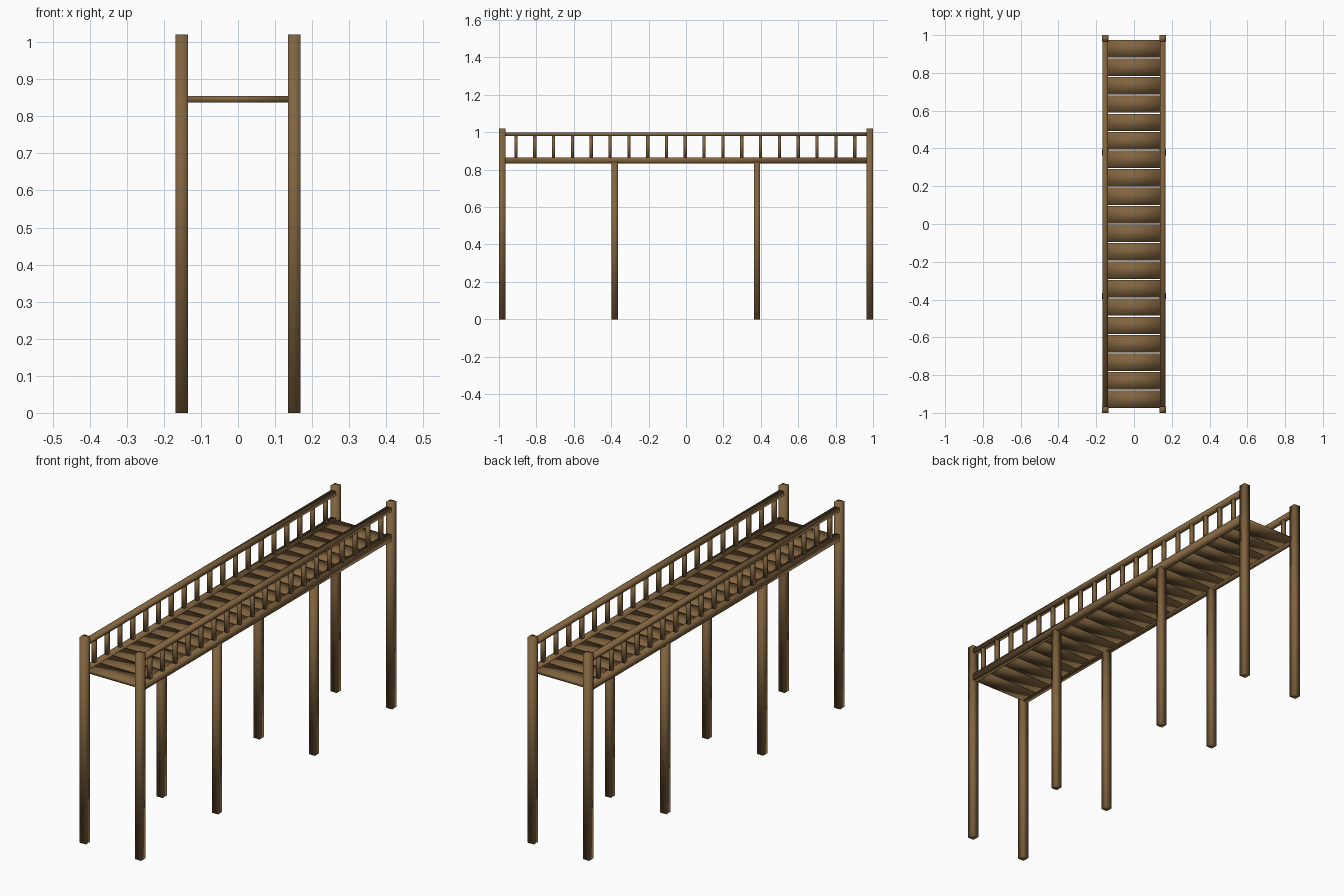
import bpy, bmesh
from mathutils import Matrix, Vector

if "Cube" in bpy.data.objects:
    bpy.data.objects.remove(bpy.data.objects["Cube"])

wood = bpy.data.materials.new("brown wood")
wood.diffuse_color = (0.22, 0.128, 0.05, 1)
wood.use_nodes = True
wood.node_tree.nodes["Principled BSDF"].inputs["Base Color"].default_value = wood.diffuse_color


def boxes(name, items):
    """One object from many boxes given as (centre, size); softly shaded."""
    bm = bmesh.new()
    for c, s in items:
        m = Matrix.Translation(Vector(c)) @ Matrix.Diagonal((*s, 1))
        bmesh.ops.create_cube(bm, size=1, matrix=m)
    for f in bm.faces:
        f.smooth = True
    me = bpy.data.meshes.new(name)
    bm.to_mesh(me)
    bm.free()
    me.materials.append(wood)
    ob = bpy.data.objects.new(name, me)
    bpy.context.collection.objects.link(ob)
    return ob


SIDE = 0.152  # x of each side frame

# deck planks with thin gaps
boxes("deck_planks", [((0, -0.928 + i * 0.0977, 0.846), (0.284, 0.092, 0.017))
                      for i in range(20)])

for side, sx in (("left", -SIDE), ("right", SIDE)):
    # tall corner posts
    boxes(side + "_corner_posts", [((sx, y, 0.51), (0.034, 0.034, 1.02))
                                   for y in (-0.983, 0.983)])
    # supports under the deck
    boxes(side + "_support_posts", [((sx, y, 0.42), (0.033, 0.033, 0.84))
                                    for y in (-0.381, 0.379)])
    # deck beam and handrail
    boxes(side + "_deck_beam", [((sx, 0, 0.85), (0.028, 1.94, 0.032))])
    boxes(side + "_handrail", [((sx, 0, 0.989), (0.028, 1.94, 0.02))])
    # railing balusters
    boxes(side + "_balusters", [((sx, -0.909 + i * 0.1006, 0.922), (0.017, 0.017, 0.125))
                                for i in range(19)])
